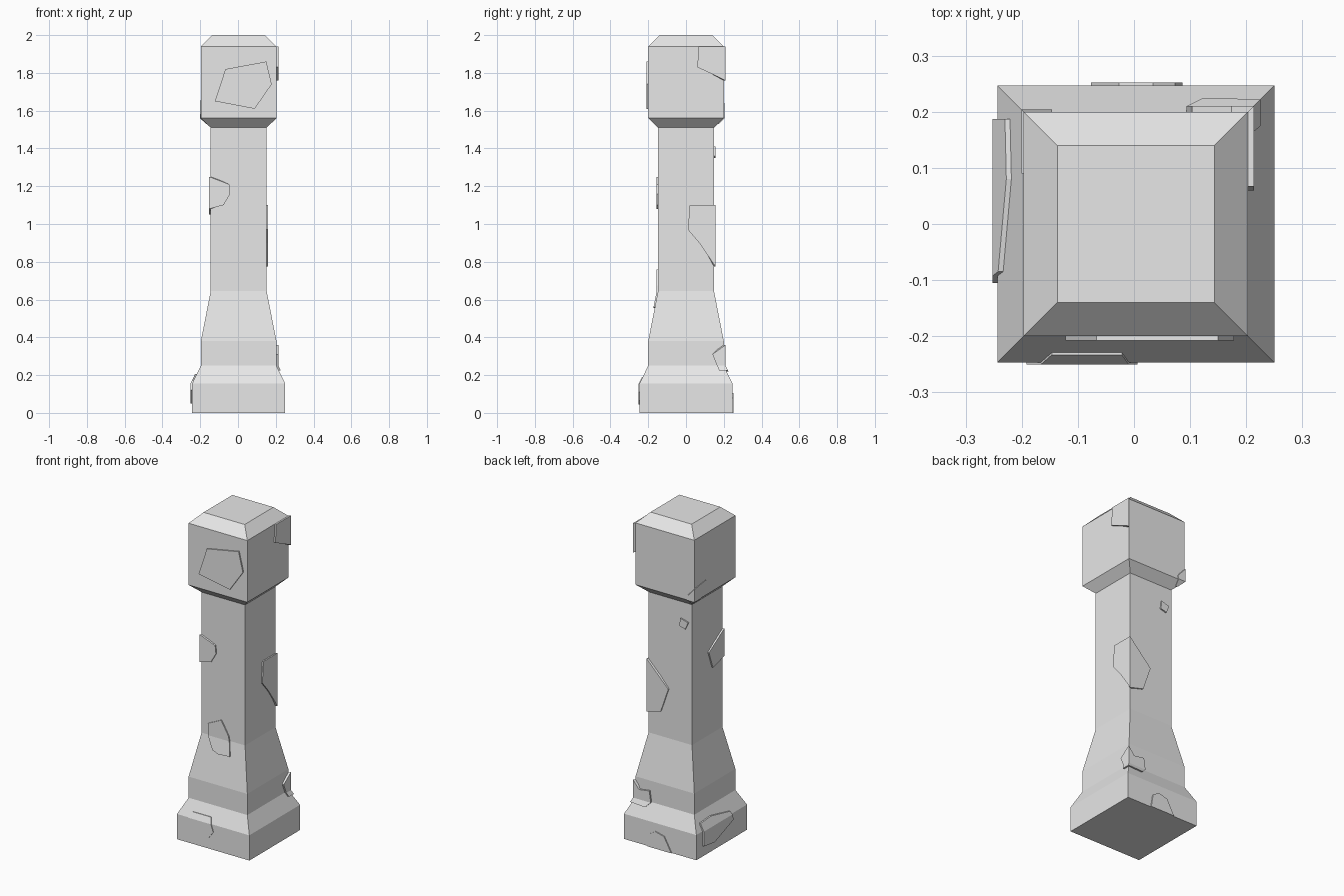
import bpy
import bmesh

if "Cube" in bpy.data.objects:
    bpy.data.objects.remove(bpy.data.objects["Cube"], do_unlink=True)

stone = bpy.data.materials.new("grey stone")
stone.use_nodes = True
GREY = (0.8, 0.8, 0.8, 1)
stone.diffuse_color = GREY
stone.node_tree.nodes["Principled BSDF"].inputs["Base Color"].default_value = GREY

# Square column profile: (half width, height)
PROFILE = [(0.2465, 0), (0.2465, 0.155), (0.2, 0.25), (0.2, 0.38), (0.148, 0.645),
           (0.148, 1.51), (0.2, 1.56), (0.2, 1.94), (0.14, 2)]
CENTRE_X = 0.0035

# Side name -> placement of (along the side, outward distance)
SIDES = {
    "front": lambda u, n: (u, -n),
    "back": lambda u, n: (u, n),
    "left": lambda u, n: (n, u),
    "right": lambda u, n: (-n, u),
}


def half_width(z):
    for (h0, z0), (h1, z1) in zip(PROFILE, PROFILE[1:]):
        if z <= z1:
            return h0 + (h1 - h0) * (z - z0) / (z1 - z0)
    return PROFILE[-1][0]


def finish(name, bm):
    bmesh.ops.recalc_face_normals(bm, faces=bm.faces[:])
    mesh = bpy.data.meshes.new(name)
    bm.to_mesh(mesh)
    bm.free()
    mesh.materials.append(stone)
    obj = bpy.data.objects.new(name, mesh)
    obj.location.x = CENTRE_X
    bpy.context.collection.objects.link(obj)


def build_column():
    bm = bmesh.new()
    rings = [[bm.verts.new((sx * h, sy * h, z))
              for sx, sy in ((-1, -1), (1, -1), (1, 1), (-1, 1))] for h, z in PROFILE]
    for low, high in zip(rings, rings[1:]):
        for i in range(4):
            j = (i + 1) % 4
            bm.faces.new((low[i], low[j], high[j], high[i]))
    bm.faces.new(rings[0])
    bm.faces.new(rings[-1])
    finish("column", bm)


def add_plate(bm, side, outline, thick):
    """Drape a thin plate over one side; points at a corner are mitred."""
    part = bmesh.new()
    part.faces.new([part.verts.new((u, 0, z)) for u, z in outline])
    for _, z in PROFILE[1:-1]:
        bmesh.ops.bisect_plane(part, geom=part.verts[:] + part.edges[:] + part.faces[:],
                               plane_co=(0, 0, z), plane_no=(0, 0, 1))
    inner = set(part.verts)
    bmesh.ops.extrude_face_region(part, geom=part.faces[:], use_keep_orig=True)
    for v in part.verts:
        u, z = v.co.x, v.co.z
        h = half_width(z)
        n = h - 0.01 if v in inner else h + thick
        if abs(u) >= h - 0.003:
            u = n if u > 0 else -n
        x, y = SIDES[side](u, n)
        v.co = (x, y, z)
    temp = bpy.data.meshes.new("temp")
    part.to_mesh(temp)
    part.free()
    bm.from_mesh(temp)
    bpy.data.meshes.remove(temp)


def build_chip(name, thick, **plates):
    bm = bmesh.new()
    for side, outline in plates.items():
        add_plate(bm, side, outline, thick)
    finish(name, bm)


build_column()

# Chipped slabs on the head
build_chip("head_front_slab", 0.008,
           front=[(-0.07, 1.82), (0.146, 1.86), (0.175, 1.74), (0.085, 1.61), (-0.126, 1.65)])
build_chip("head_left_slab", 0.01,
           left=[(0.067, 1.94), (0.06, 1.83), (0.2, 1.76), (0.2, 1.94)])
build_chip("head_corner_slab", 0.004,
           back=[(-0.2, 1.64), (-0.15, 1.58), (-0.16, 1.53), (-0.2, 1.53)],
           right=[(0.2, 1.64), (0.09, 1.655), (0.1, 1.58), (0.2, 1.53)])

# Slabs on the shaft
build_chip("shaft_front_slab", 0.008,
           front=[(-0.15, 1.25), (-0.05, 1.21), (-0.045, 1.16), (-0.08, 1.1), (-0.15, 1.08)],
           right=[(-0.15, 1.25), (-0.006, 1.157), (-0.045, 1.05), (-0.15, 1.08)])
build_chip("shaft_back_corner_slab", 0.008,
           left=[(0.15, 1.1), (0.02, 1.1), (0.01, 0.97), (0.07, 0.9), (0.15, 0.775)],
           back=[(0.15, 1.1), (0.008, 0.95), (0.06, 0.8), (0.15, 0.775)])
build_chip("shaft_back_small_slab", 0.008,
           back=[(-0.073, 1.41), (-0.127, 1.395), (-0.107, 1.35), (-0.067, 1.36)])
build_chip("shaft_foot_slab", 0.007,
           front=[(-0.1, 0.717), (-0.01, 0.76), (0.04, 0.675), (0.06, 0.56), (-0.02, 0.555),
                  (-0.06, 0.57), (-0.1, 0.645)])

# Slabs on the flare and base
build_chip("flare_corner_slab", 0.01,
           left=[(0.2, 0.36), (0.14, 0.31), (0.175, 0.225), (0.22, 0.225)],
           back=[(0.2, 0.36), (0.17, 0.31), (0.1, 0.32), (0.09, 0.25), (0.12, 0.22), (0.22, 0.225)])
build_chip("base_front_slab", 0.004,
           front=[(-0.15, 0.19), (-0.025, 0.19), (0.003, 0.11), (-0.03, 0.065),
                  (-0.15, 0.045), (-0.195, 0.11)])
build_chip("base_right_slab", 0.009,
           right=[(0.187, 0.2), (0.08, 0.205), (-0.085, 0.175), (-0.105, 0.12),
                  (0.08, 0.05), (0.187, 0.065)])
build_chip("base_back_slab", 0.006,
           back=[(0.083, 0), (0.07, 0.08), (0.03, 0.105), (-0.03, 0.09), (-0.08, 0)])
